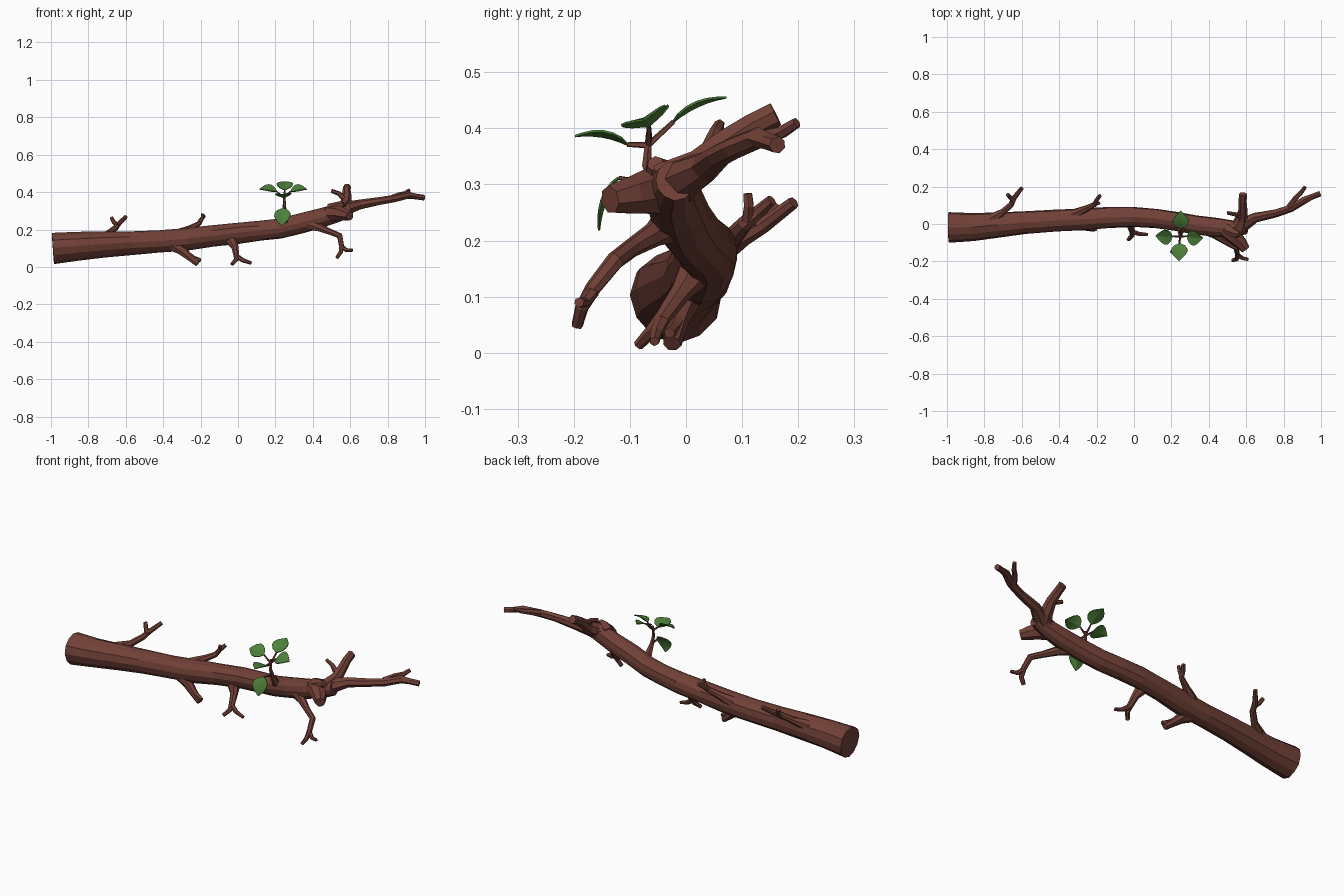
import bpy, bmesh, random
from mathutils import Vector

random.seed(4)


def material(name, rgb):
    m = bpy.data.materials.new(name)
    m.diffuse_color = (*rgb, 1)
    return m


BARK = material("bark_brown", (0.165, 0.052, 0.038))
LEAF = material("leaf_green", (0.075, 0.22, 0.042))


def finish(name, bm, mat):
    bmesh.ops.recalc_face_normals(bm, faces=bm.faces)
    me = bpy.data.meshes.new(name)
    bm.to_mesh(me)
    bm.free()
    me.materials.append(mat)
    ob = bpy.data.objects.new(name, me)
    bpy.context.collection.objects.link(ob)
    return ob


def tube(name, pts, sides=7, jitter=0.06):
    """Faceted tapering limb through points (x, y, z, radius)."""
    import math
    bm = bmesh.new()
    P = [Vector(p[:3]) for p in pts]
    wobble = [1 + random.uniform(-jitter, jitter) for _ in range(sides)]
    rings, u = [], None
    for i, p in enumerate(P):
        t = (P[min(i + 1, len(P) - 1)] - P[max(i - 1, 0)]).normalized()
        if u is None:
            u = t.cross(Vector((0, 1, 0)) if abs(t.y) < 0.8 else Vector((0, 0, 1)))
        u = (u - t * u.dot(t)).normalized()
        v = t.cross(u)
        ring = []
        for k in range(sides):
            a = 2 * math.pi * k / sides
            r = pts[i][3] * wobble[k] * (1 + random.uniform(-jitter, jitter) * 0.6)
            ring.append(bm.verts.new(p + r * (math.cos(a) * u + math.sin(a) * v)))
        rings.append(ring)
    for a, b in zip(rings, rings[1:]):
        for k in range(sides):
            j = (k + 1) % sides
            bm.faces.new((a[k], a[j], b[j], b[k]))
    bm.faces.new(rings[0])
    bm.faces.new(rings[-1])
    return finish(name, bm, BARK)


# main log
tube("log", [
    (-0.99, -0.018, 0.103, 0.083), (-0.86, -0.017, 0.112, 0.076),
    (-0.72, -0.004, 0.122, 0.069), (-0.58, 0.008, 0.130, 0.063),
    (-0.42, 0.018, 0.138, 0.060), (-0.28, 0.025, 0.150, 0.060),
    (-0.14, 0.034, 0.167, 0.057), (0.0, 0.038, 0.183, 0.056),
    (0.12, 0.029, 0.195, 0.053), (0.22, 0.015, 0.207, 0.053),
    (0.33, -0.006, 0.234, 0.053), (0.44, -0.018, 0.262, 0.052),
    (0.53, -0.026, 0.290, 0.047), (0.60, -0.020, 0.308, 0.036),
], sides=12, jitter=0.05)

# thin end branch with its fork
tube("end_branch", [
    (0.50, -0.035, 0.285, 0.045), (0.58, -0.005, 0.312, 0.038),
    (0.65, 0.035, 0.333, 0.026), (0.76, 0.058, 0.352, 0.021),
    (0.84, 0.085, 0.366, 0.020), (0.91, 0.127, 0.383, 0.019),
    (0.95, 0.146, 0.376, 0.015), (0.995, 0.163, 0.370, 0.015)])
tube("end_branch_fork", [
    (0.83, 0.09, 0.368, 0.018), (0.865, 0.14, 0.385, 0.014),
    (0.895, 0.17, 0.393, 0.012), (0.915, 0.197, 0.410, 0.010)], 6)

# upright broken branch and its side twig
tube("upright_branch", [
    (0.55, -0.03, 0.30, 0.045), (0.575, 0.03, 0.335, 0.033),
    (0.582, 0.075, 0.375, 0.026), (0.58, 0.12, 0.405, 0.023),
    (0.582, 0.16, 0.425, 0.022)])
tube("upright_branch_twig", [
    (0.575, 0.04, 0.36, 0.016), (0.54, 0.052, 0.392, 0.012),
    (0.50, 0.06, 0.407, 0.010)], 6)

# broken stub facing forward
tube("front_stub", [
    (0.49, -0.025, 0.285, 0.047), (0.54, -0.07, 0.285, 0.042),
    (0.57, -0.10, 0.278, 0.034), (0.598, -0.135, 0.272, 0.025)])
tube("knot", [(0.50, -0.03, 0.30, 0.04), (0.545, -0.05, 0.325, 0.027),
              (0.565, -0.055, 0.337, 0.015)])

# drooping branch under the tip
tube("drooping_branch", [
    (0.37, -0.02, 0.235, 0.036), (0.43, -0.055, 0.212, 0.022),
    (0.49, -0.095, 0.188, 0.016), (0.545, -0.125, 0.165, 0.016),
    (0.553, -0.165, 0.115, 0.014), (0.55, -0.186, 0.080, 0.012),
    (0.528, -0.194, 0.048, 0.010)])
tube("drooping_branch_fork", [
    (0.553, -0.165, 0.11, 0.012), (0.58, -0.182, 0.090, 0.011),
    (0.612, -0.19, 0.090, 0.009)], 6)

# twigs below the log
tube("lower_stub", [
    (-0.36, 0.01, 0.125, 0.040), (-0.30, -0.005, 0.088, 0.027),
    (-0.265, -0.015, 0.058, 0.021), (-0.215, -0.025, 0.017, 0.017)])
tube("lower_stub_fork", [
    (-0.275, -0.012, 0.068, 0.018), (-0.235, -0.022, 0.045, 0.014),
    (-0.20, -0.03, 0.035, 0.010)], 6)
tube("lower_twig", [
    (-0.04, 0.02, 0.150, 0.036), (-0.018, -0.01, 0.108, 0.020),
    (-0.010, -0.04, 0.065, 0.016), (-0.010, -0.06, 0.040, 0.013),
    (-0.032, -0.085, 0.014, 0.010)])
tube("lower_twig_fork", [
    (-0.012, -0.04, 0.062, 0.014), (0.025, -0.052, 0.036, 0.012),
    (0.072, -0.056, 0.020, 0.009)], 6)

# twigs behind the log
tube("rear_twig", [
    (-0.77, 0.02, 0.145, 0.034), (-0.70, 0.065, 0.175, 0.018),
    (-0.655, 0.105, 0.208, 0.016), (-0.640, 0.140, 0.228, 0.014),
    (-0.600, 0.192, 0.268, 0.011)])
tube("rear_twig_fork", [
    (-0.642, 0.12, 0.22, 0.013), (-0.665, 0.145, 0.24, 0.011),
    (-0.677, 0.158, 0.264, 0.010)], 6)
tube("middle_twig", [
    (-0.32, 0.05, 0.170, 0.032), (-0.255, 0.083, 0.205, 0.018),
    (-0.21, 0.105, 0.230, 0.014), (-0.20, 0.128, 0.25, 0.012),
    (-0.182, 0.153, 0.272, 0.010)])
tube("middle_twig_fork", [
    (-0.205, 0.11, 0.235, 0.012), (-0.19, 0.112, 0.262, 0.010),
    (-0.188, 0.110, 0.284, 0.009)], 6)


def leaf(name, base, tip, side, width=0.043):
    """Pointed oval leaf, folded along the midrib and arched lengthwise."""
    base, tip, side = Vector(base), Vector(tip), Vector(side).normalized()
    up = (tip - base).cross(side).normalized()
    if up.z < 0:
        up = -up
    bm = bmesh.new()
    rows = []
    shape = [(0, .12), (.12, .68), (.3, .97), (.48, 1), (.68, .76), (.86, .36), (1, .02)]
    for t, w in shape:
        mid = base.lerp(tip, t) + up * (0.028 * t * (1 - t))
        rows.append([bm.verts.new(mid + side * width * w * s + up * 0.008 * w * abs(s))
                     for s in (-1, -0.5, 0, 0.5, 1)])
    for a, b in zip(rows, rows[1:]):
        for k in range(4):
            bm.faces.new((a[k], a[k + 1], b[k + 1], b[k]))
    ob = finish(name, bm, LEAF)
    mod = ob.modifiers.new("thickness", "SOLIDIFY")
    mod.thickness, mod.offset = 0.004, 0


# leaf sprig: stem, then each leaf with its stalk
HUB = (0.247, -0.067, 0.370)
tube("sprig_stem", [
    (0.25, -0.025, 0.245, 0.022), (0.248, -0.055, 0.295, 0.012),
    (0.248, -0.070, 0.335, 0.009), (*HUB, 0.007), (0.25, -0.066, 0.392, 0.006)], 6)
LEAVES = {
    "back": (HUB, (0.25, -0.022, 0.412), (0.25, 0.072, 0.455), (1, 0, 0)),
    "left": (HUB, (0.205, -0.066, 0.405), (0.115, -0.063, 0.415), (0, 1, 0.45)),
    "right": (HUB, (0.283, -0.066, 0.405), (0.368, -0.075, 0.415), (0, 1, 0.45)),
    "front": (HUB, (0.245, -0.105, 0.371), (0.240, -0.198, 0.386), (1, 0, 0.05)),
    "hanging": ((0.248, -0.06, 0.30), (0.240, -0.120, 0.312), (0.233, -0.155, 0.218), (1, 0, 0)),
}
for n, (start, base, tip, side) in LEAVES.items():
    tube(n + "_leaf_stalk", [(*start, 0.006), (*base, 0.004)], 5)
    leaf(n + "_leaf", base, tip, side)
